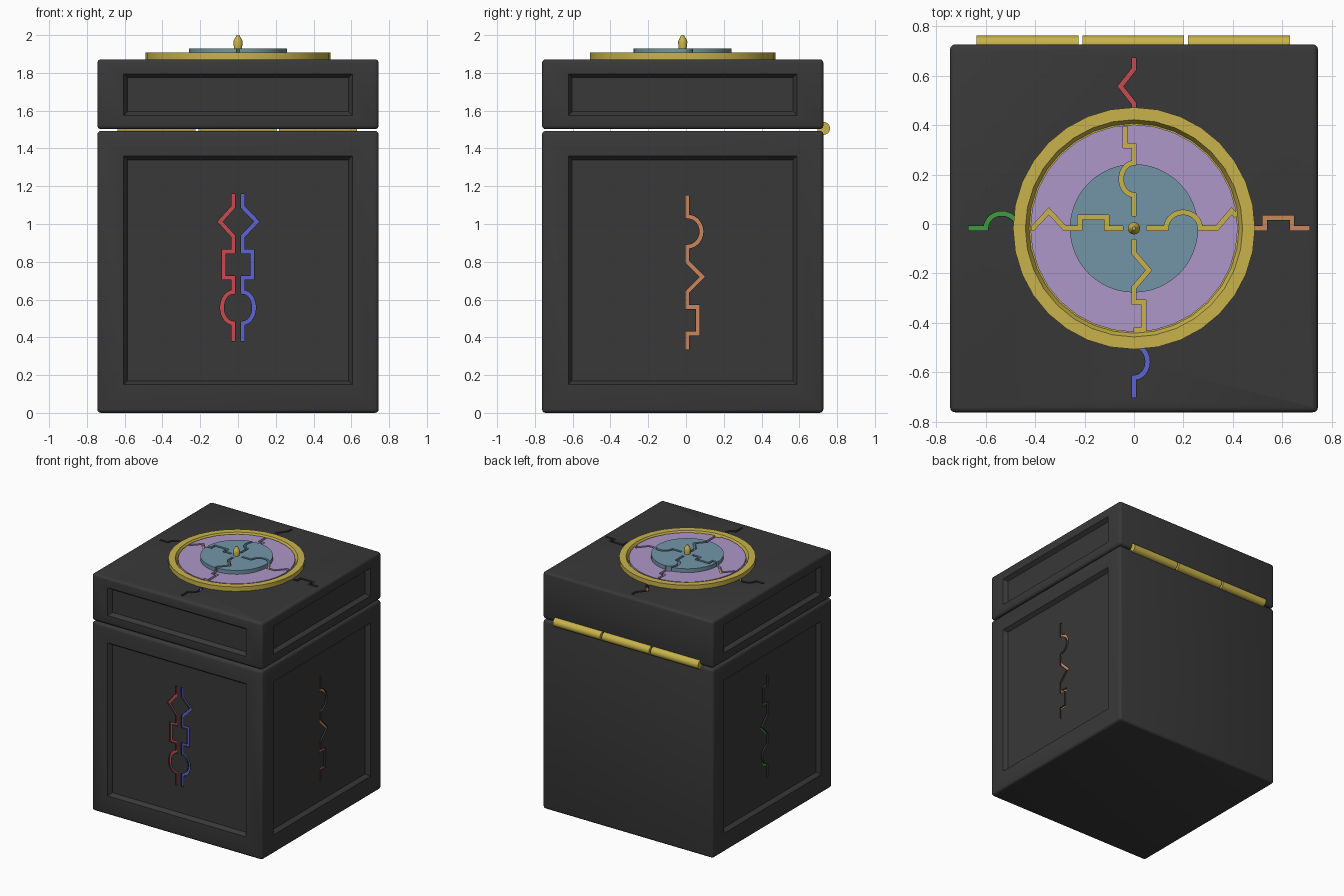
import bpy, bmesh, math
from mathutils import Matrix, Vector

if "Cube" in bpy.data.objects:
    bpy.data.objects.remove(bpy.data.objects["Cube"])

CY = -0.0175           # centre of the box in y (hinge sticks out at the back)
H = 0.745              # half width of the box


def material(name, rgb):
    m = bpy.data.materials.new(name)
    m.diffuse_color = (*rgb, 1)
    m.use_nodes = True
    m.node_tree.nodes["Principled BSDF"].inputs["Base Color"].default_value = m.diffuse_color
    return m


DARK = material("dark", (0.04, 0.04, 0.04))
GOLD = material("gold", (0.58, 0.45, 0.07))
PURPLE = material("purple", (0.43, 0.31, 0.58))
TEAL = material("teal", (0.17, 0.30, 0.39))
RED = material("red", (0.58, 0.07, 0.08))
BLUE = material("blue", (0.11, 0.13, 0.64))
ORANGE = material("orange", (0.60, 0.24, 0.11))
GREEN = material("green", (0.05, 0.33, 0.05))


def finish(name, bm, mat=None):
    bmesh.ops.recalc_face_normals(bm, faces=bm.faces)
    me = bpy.data.meshes.new(name)
    bm.to_mesh(me)
    bm.free()
    ob = bpy.data.objects.new(name, me)
    bpy.context.collection.objects.link(ob)
    if mat:
        me.materials.append(mat)
    return ob


def frame(o, t, h, n):
    """Local axes: t along, h sideways, n outward."""
    m = Matrix((t, h, n)).transposed().to_4x4()
    m.translation = Vector(o)
    return m


def block(name, size, centre, mat):
    bm = bmesh.new()
    bmesh.ops.create_cube(bm, size=1)
    bmesh.ops.scale(bm, vec=size, verts=bm.verts)
    bmesh.ops.translate(bm, vec=centre, verts=bm.verts)
    bmesh.ops.bevel(bm, geom=bm.edges[:], offset=0.02, segments=3,
                    profile=0.5, affect='EDGES')
    return finish(name, bm, mat)


def lathe(name, profile, mat, sides=32):
    bm = bmesh.new()
    rings = []
    for r, z in profile:
        if r == 0:
            rings.append([bm.verts.new((0, CY, z))] * sides)
        else:
            rings.append([bm.verts.new((r * math.cos(a), CY + r * math.sin(a), z))
                          for a in (math.tau * i / sides for i in range(sides))])
    for a, b in zip(rings, rings[1:]):
        for i in range(sides):
            j = (i + 1) % sides
            bm.faces.new(dict.fromkeys((a[i], a[j], b[j], b[i])))
    return finish(name, bm, mat)


def path(start, end, *bumps):
    """Straight line with triangle, box and arc bumps: (kind, from, to, height)."""
    pts = [(start, 0)]
    for kind, a, b, h in bumps:
        if kind == "tri":
            pts += [(a, 0), ((a + b) / 2, h), (b, 0)]
        elif kind == "box":
            pts += [(a, 0), (a, h), (b, h), (b, 0)]
        else:
            for i in range(15):
                s = math.pi * i / 14
                pts.append(((a + b) / 2 - (b - a) / 2 * math.cos(s), h * math.sin(s)))
    pts.append((end, 0))
    return [Vector(p) for i, p in enumerate(pts)
            if i == 0 or (Vector(p) - Vector(pts[i - 1])).length > 1e-5]


def strip(name, pts, width, fr, n0, n1, mat=None):
    """Mitred band along a path, from depth n0 to n1."""
    bm = bmesh.new()
    rows = []
    for i, p in enumerate(pts):
        d0 = (p - pts[max(i - 1, 0)]).normalized()
        d1 = (pts[min(i + 1, len(pts) - 1)] - p).normalized()
        d0, d1 = (d0 if i else d1), (d1 if i < len(pts) - 1 else d0)
        na, nb = Vector((-d0.y, d0.x)), Vector((-d1.y, d1.x))
        off = (na + nb) / (1 + na.dot(nb)) * width / 2
        rows.append([bm.verts.new(fr @ Vector((*q, n)))
                     for q, n in ((p + off, n0), (p - off, n0), (p - off, n1), (p + off, n1))])
    for a, b in zip(rows, rows[1:]):
        for k in range(4):
            bm.faces.new((a[k], a[(k + 1) % 4], b[(k + 1) % 4], b[k]))
    bm.faces.new(rows[0])
    bm.faces.new(rows[-1])
    return finish(name, bm, mat)


def panel_cutter(fr, half_w, v0, v1, depth=0.03, slope=0.02):
    bm = bmesh.new()
    k = slope / depth
    rings = []
    for n in (-depth, 0.02):
        e = -k * (n if n < 0 else -n * -1)
        e = k * n
        w, a, b = half_w + e, v0 - e, v1 + e
        rings.append([bm.verts.new(fr @ Vector((x, y, n)))
                      for x, y in ((-w, a), (w, a), (w, b), (-w, b))])
    for i in range(4):
        j = (i + 1) % 4
        bm.faces.new((rings[0][i], rings[0][j], rings[1][j], rings[1][i]))
    bm.faces.new(rings[0])
    bm.faces.new(rings[1])
    return finish("cutter", bm)


def cut(target, cutter):
    cutter.hide_render = True
    cutter.hide_set(True)
    m = target.modifiers.new("cut", 'BOOLEAN')
    m.operation, m.solver, m.object = 'DIFFERENCE', 'EXACT', cutter


X, Y, Z = Vector((1, 0, 0)), Vector((0, 1, 0)), Vector((0, 0, 1))

# Body and lid
body = block("box_body", (2 * H, 2 * H, 1.493), (0, CY, 0.7465), DARK)
lid = block("box_lid", (2 * H, 2 * H, 0.37), (0, CY, 1.687), DARK)

# Recessed panels on front, right and left
for fr in (frame((0, CY - H, 0), X, Z, -Y), frame((H, CY, 0), Y, Z, X),
           frame((-H, CY, 0), Y, Z, -X)):
    cut(body, panel_cutter(fr, 0.605, 0.15, 1.36))
    cut(lid, panel_cutter(fr, 0.605, 1.575, 1.795))

# Coloured grooves on the panels
yf = CY - H
side = [
    ("front_red", RED, frame((-0.025, yf, 0), Z, -X, -Y), path(
        0.38, 1.16, ("arc", .475, .64, .06), ("box", .715, .855, .05), ("tri", .935, 1.09, .07))),
    ("front_blue", BLUE, frame((0.025, yf, 0), Z, X, -Y), path(
        0.38, 1.16, ("arc", .475, .64, .06), ("box", .715, .855, .05), ("tri", .935, 1.09, .075))),
    ("right_orange", ORANGE, frame((H, 0.007, 0), Z, Y, X), path(
        0.335, 1.15, ("box", .42, .56, .055), ("tri", .64, .80, .08), ("arc", .88, 1.04, .075))),
    ("left_green", GREEN, frame((-H, 0.007, 0), Z, Y, -X), path(
        0.36, 1.17, ("arc", .46, .62, .065), ("tri", .70, .86, .075), ("box", .95, 1.09, .05))),
]
for name, mat, fr, pts in side:
    cut(body, strip("cutter", pts, 0.02, fr, -0.06, 0.03))
    strip(name + "_inlay", pts, 0.022, fr, -0.065, -0.042, mat)

# Coloured grooves on the lid top, running under the ring
top = 1.872
o = (0, CY, top)
FR_E, FR_W = frame(o, X, Y, Z), frame(o, -X, Y, Z)
FR_N, FR_S = frame(o, Y, -X, Z), frame(o, -Y, X, Z)
lid_paths = [
    ("lid_red", RED, FR_N, path(0.46, 0.69, ("tri", .505, .645, .055))),
    ("lid_green", GREEN, FR_W, path(0.44, 0.67, ("arc", .47, .60, .06))),
    ("lid_orange", ORANGE, FR_E, path(0.45, 0.71, ("box", .53, .64, .043))),
    ("lid_blue", BLUE, FR_S, path(0.45, 0.685, ("arc", .475, .605, .055))),
]
for name, mat, fr, pts in lid_paths:
    cut(lid, strip("cutter", pts, 0.018, fr, -0.04, 0.02))
    strip(name + "_inlay", pts, 0.02, fr, -0.045, -0.025, mat)

# Dial: gold ring with floor, purple disc, teal disc, knob
lathe("dial_ring", [(0, 1.87), (0.49, 1.87), (0.49, 1.907), (0.44, 1.907),
                    (0.425, 1.88), (0, 1.88)], GOLD)
outer = lathe("outer_disc", [(0, 1.876), (0.42, 1.876), (0.42, 1.9), (0, 1.9)], PURPLE)
inner = lathe("inner_disc", [(0, 1.874), (0.26, 1.874), (0.26, 1.93), (0, 1.93)], TEAL, 48)
lathe("knob", [(0, 1.92), (0.02, 1.92), (0.025, 1.965), (0.02, 1.977), (0.007, 2.0), (0, 2.0)],
      GOLD, 16)

# Grooves through both discs down to the gold floor
dial_paths = [
    (FR_N, path(0.05, 0.412, ("arc", .135, .265, .052), ("box", .335, .412, .035))),
    (FR_W, path(0.045, 0.415, ("box", .11, .22, .045), ("tri", .28, .41, .07))),
    (FR_E, path(0.05, 0.335, ("arc", .13, .268, .065))[:-1]
     + [Vector((.335, 0)), Vector((.395, .07)), Vector((.415, .05))]),
    (FR_S, path(0.045, 0.41, ("tri", .10, .24, .06), ("box", .30, .41, .04))),
]
dial_paths[0] = (FR_N, dial_paths[0][1][:-1] if len(dial_paths[0][1]) > 4 else dial_paths[0][1])
for fr, pts in dial_paths:
    c = strip("cutter", pts, 0.018, fr, -0.03, 0.09)
    cut(outer, c)
    cut(inner, c)

# Hinge barrels along the back
for i, x in enumerate((-0.4275, 0, 0.4275)):
    bm = bmesh.new()
    bmesh.ops.create_cone(bm, cap_ends=True, segments=24, radius1=0.034, radius2=0.034,
                          depth=0.413, matrix=Matrix.Translation((x - 0.003, 0.7285, 1.506))
                          @ Matrix.Rotation(math.pi / 2, 4, 'Y'))
    finish(f"hinge_barrel_{i + 1}", bm, GOLD)

# Smooth shading with sharp edges kept
for ob in bpy.data.objects:
    if ob.type == 'MESH' and not ob.hide_render:
        with bpy.context.temp_override(object=ob, active_object=ob, selected_objects=[ob],
                                       selected_editable_objects=[ob]):
            bpy.ops.object.shade_smooth_by_angle(angle=math.radians(30))
